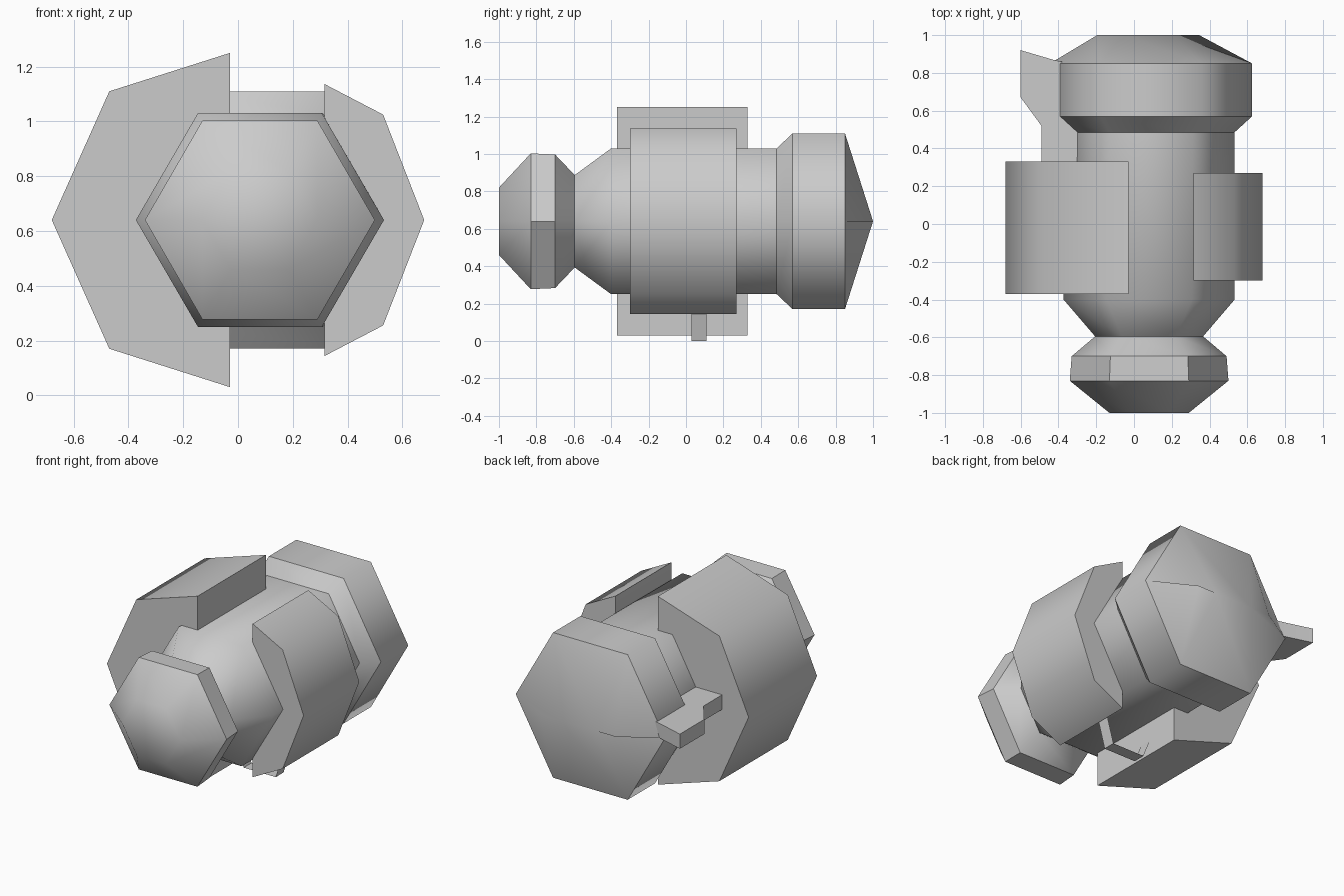
import bpy, bmesh, math

cube = bpy.data.objects.get("Cube")
if cube:
    bpy.data.objects.remove(cube, do_unlink=True)

grey = bpy.data.materials.new("plain_grey")
grey.use_nodes = True
grey.diffuse_color = (0.6, 0.6, 0.6, 1)
grey.node_tree.nodes["Principled BSDF"].inputs["Base Color"].default_value = (0.6, 0.6, 0.6, 1)

AXIS_Z = 0.64


def finish(bm, name):
    bmesh.ops.recalc_face_normals(bm, faces=bm.faces)
    mesh = bpy.data.meshes.new(name)
    bm.to_mesh(mesh)
    bm.free()
    mesh.materials.append(grey)
    obj = bpy.data.objects.new(name, mesh)
    bpy.context.collection.objects.link(obj)
    return obj


def prism(name, outline, start, end, place, smooth_limit=50):
    """Extrude a closed outline; place(u, v, t) maps it into space."""
    bm = bmesh.new()
    a = [bm.verts.new(place(u, v, start)) for u, v in outline]
    b = [bm.verts.new(place(u, v, end)) for u, v in outline]
    bm.faces.new(a)
    bm.faces.new(b[::-1])
    n = len(a)
    for i in range(n):
        j = (i + 1) % n
        bm.faces.new((a[i], a[j], b[j], b[i]))
    bmesh.ops.recalc_face_normals(bm, faces=bm.faces)
    for f in bm.faces:
        f.smooth = True
    for e in bm.edges:
        e.smooth = e.calc_face_angle(0) < math.radians(smooth_limit)
    return finish(bm, name)


# Hexagonal body along y: (y, centre x, half width, half height, sharp ring)
stations = [
    (-1.0, 0.08, 0.21, 0.18, False),
    (-0.83, 0.08, 0.42, 0.363, True),
    (-0.70, 0.08, 0.41, 0.357, True),
    (-0.595, 0.08, 0.286, 0.247, True),
    (-0.40, 0.08, 0.453, 0.39, False),
    (0.485, 0.09, 0.442, 0.39, True),
    (0.57, 0.09, 0.535, 0.47, True),
    (0.85, 0.09, 0.535, 0.47, True),
    (1.0, 0.075, 0.27, 0.0, False),
]
SIDES = 6
NOSE_BAND = 1
bm = bmesh.new()
rings = []
for y, cx, half_w, half_h, sharp in stations:
    ring = []
    for k in range(SIDES):
        a = math.tau * k / SIDES
        ring.append(bm.verts.new((cx + half_w * math.cos(a), y,
                                  AXIS_Z + half_h * math.sin(a) / math.sin(math.pi / 3))))
    rings.append(ring)
bm.faces.new(rings[0])
for r0, r1 in zip(rings, rings[1:]):
    for k in range(SIDES):
        j = (k + 1) % SIDES
        bm.faces.new((r0[k], r0[j], r1[j], r1[k]))
for f in bm.faces:
    f.smooth = True
for k in range(SIDES):
    for ring, station in zip(rings, stations):
        if station[4]:
            bm.edges.get((ring[k], ring[(k + 1) % SIDES])).smooth = False
    bm.edges.get((rings[NOSE_BAND][k], rings[NOSE_BAND + 1][k])).smooth = False
bmesh.ops.remove_doubles(bm, verts=rings[-1], dist=0.001)
finish(bm, "body")


# Side shields wrapped round the body
def shield(name, outer, inner, y0, y1):
    """Both half profiles are (x, height above axis), top to middle."""
    def full(half):
        return half + [(x, -h) for x, h in half[-2::-1]]
    outline = full(outer) + full(inner)[::-1]
    prism(name, outline, y0, y1, lambda x, h, y: (x, y, AXIS_Z + h))


shield("large_shield", [(-0.03, 0.61), (-0.47, 0.47), (-0.68, 0)],
       [(-0.03, 0.38), (-0.14, 0.38), (-0.355, 0)], -0.37, 0.33)
shield("small_shield", [(0.315, 0.497), (0.53, 0.385), (0.68, 0)],
       [(0.315, 0.355), (0.52, 0)], -0.30, 0.27)

# Stepped side bracket
bracket = [(-0.60, 0.92), (-0.60, 0.67), (-0.49, 0.52), (-0.49, 0.30),
           (-0.30, 0.30), (-0.30, 0.84), (-0.43, 0.87)]
prism("side_bracket", bracket, 0.64, 0.735, lambda x, y, z: (x, y, z), 20)

# Thin bent strip under the body
bm = bmesh.new()
previous = None
for x, z in [(0.32, 0.25), (0.25, 0.0), (0.02, 0.0), (-0.08, 0.25)]:
    pair = [bm.verts.new((x, y, z)) for y in (0.03, 0.11)]
    if previous:
        bm.faces.new((previous[0], previous[1], pair[1], pair[0]))
    previous = pair
finish(bm, "lower_strip")
